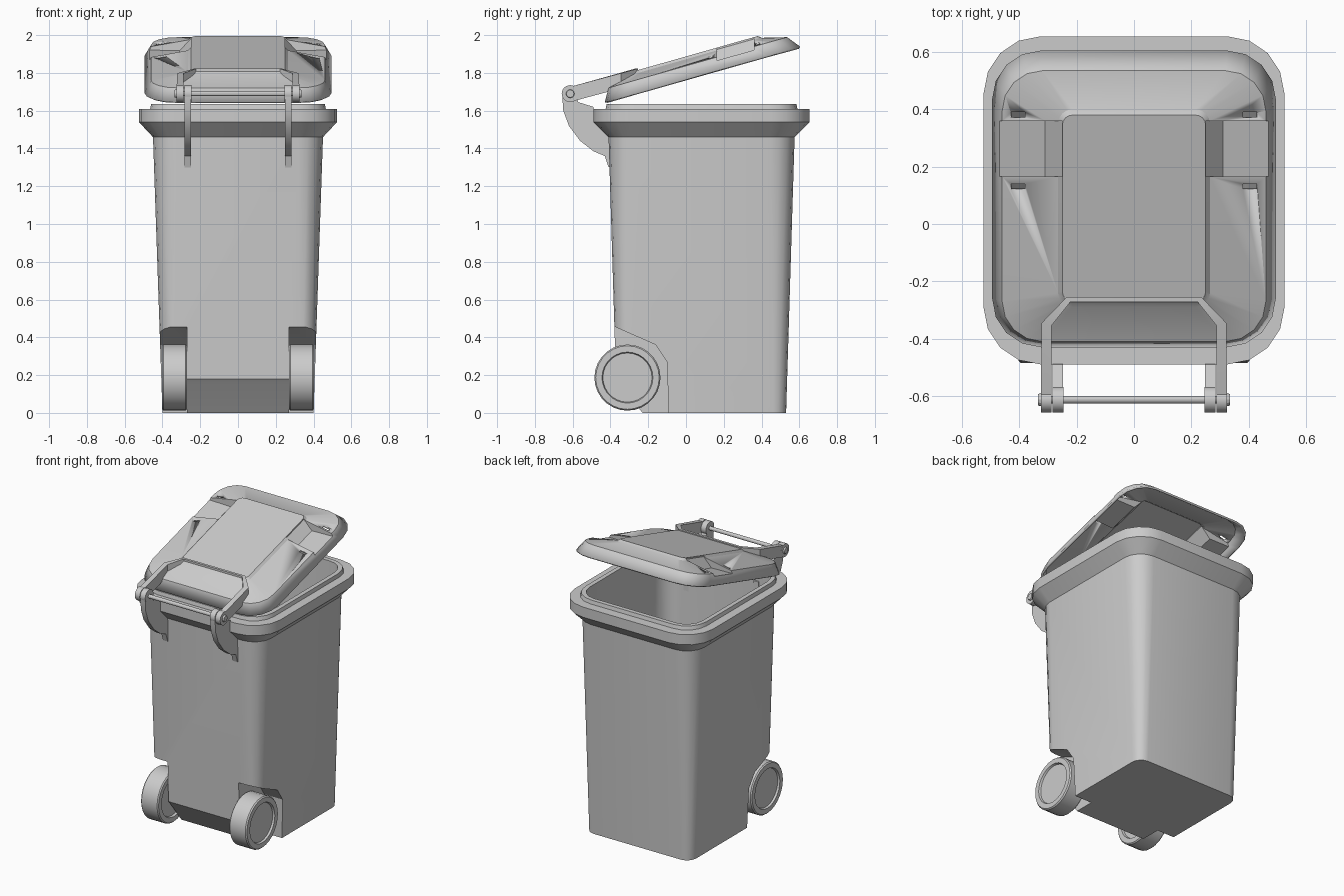
import bpy, bmesh, math
from mathutils import Vector

if "Cube" in bpy.data.objects:
    bpy.data.objects.remove(bpy.data.objects["Cube"], do_unlink=True)

grey = bpy.data.materials.new("bin grey")
grey.use_nodes = True
grey.diffuse_color = (0.6, 0.6, 0.6, 1)
grey.node_tree.nodes["Principled BSDF"].inputs["Base Color"].default_value = (0.6, 0.6, 0.6, 1)


def smooth(obj):
    obj.data.shade_smooth()
    obj.data.set_sharp_from_angle(angle=math.radians(28))


def loft(name, rings):
    """Closed solid through rings with equal point counts."""
    bm = bmesh.new()
    rows = [[bm.verts.new(p) for p in ring] for ring in rings]
    n = len(rows[0])
    for a, b in zip(rows, rows[1:]):
        for i in range(n):
            j = (i + 1) % n
            bm.faces.new((a[i], a[j], b[j], b[i]))
    bm.faces.new(rows[0])
    bm.faces.new(rows[-1])
    bmesh.ops.recalc_face_normals(bm, faces=bm.faces)
    mesh = bpy.data.meshes.new(name)
    bm.to_mesh(mesh)
    bm.free()
    mesh.materials.append(grey)
    obj = bpy.data.objects.new(name, mesh)
    bpy.context.scene.collection.objects.link(obj)
    smooth(obj)
    return obj


def rounded(hx, y0, y1, r, height, seg=4):
    """Rounded rectangle; height is a number or a function of y."""
    ring = []
    corners = ((hx - r, y1 - r), (r - hx, y1 - r), (r - hx, y0 + r), (hx - r, y0 + r))
    for k, (cx, cy) in enumerate(corners):
        for i in range(seg + 1):
            a = math.pi / 2 * (k + i / seg)
            x, y = cx + r * math.cos(a), cy + r * math.sin(a)
            ring.append((x, y, height(y) if callable(height) else height))
    return ring


def prism(name, profile, x0, x1):
    """Side profile of (y, z) points extruded across x."""
    return loft(name, [[(x, y, z) for y, z in profile] for x in (x0, x1)])


def lathe_x(name, profile, y, z, sides=24):
    """Rings of (x, radius) around an axis along x."""
    turns = [2 * math.pi * i / sides for i in range(sides)]
    return loft(name, [[(x, y + r * math.cos(a), z + r * math.sin(a)) for a in turns]
                       for x, r in profile])


def carve(obj, cutters):
    """Subtract the cutters and bake the result."""
    for cutter in cutters:
        cutter.hide_render = True
        mod = obj.modifiers.new("cut", 'BOOLEAN')
        mod.operation, mod.solver, mod.object = 'DIFFERENCE', 'EXACT', cutter
    bpy.context.view_layer.update()
    deps = bpy.context.evaluated_depsgraph_get()
    mesh = bpy.data.meshes.new_from_object(obj.evaluated_get(deps))
    obj.modifiers.clear()
    obj.data = mesh
    for cutter in cutters:
        bpy.data.objects.remove(cutter, do_unlink=True)


# Bin body: outer wall, flared rim, lip, then the cavity
body = loft("bin_body", [
    rounded(0.40, -0.365, 0.53, 0.07, 0),
    rounded(0.45, -0.41, 0.575, 0.13, 1.46),
    rounded(0.525, -0.49, 0.655, 0.20, 1.54),
    rounded(0.525, -0.49, 0.655, 0.20, 1.61),
    rounded(0.465, -0.425, 0.59, 0.15, 1.61),
    rounded(0.46, -0.42, 0.585, 0.15, 1.635),
    rounded(0.43, -0.39, 0.555, 0.12, 1.635),
    rounded(0.425, -0.385, 0.55, 0.12, 1.46),
    rounded(0.39, -0.345, 0.52, 0.09, 0.52),
    rounded(0.385, -0.07, 0.515, 0.08, 0.40),
    rounded(0.375, -0.06, 0.505, 0.07, 0.04),
])

# Wheel wells and sloped toe under the front wall
well = [(-0.6, 0.46), (-0.375, 0.455), (-0.16, 0.36), (-0.10, 0.27), (-0.09, -0.1), (-0.6, -0.1)]
toe = [(-0.6, 0.18), (-0.372, 0.18), (-0.35, 0.155), (-0.23, 0), (-0.2, -0.1), (-0.6, -0.1)]
carve(body, [prism("well_cutter", well, s * 0.27, s * 0.6) for s in (1, -1)]
      + [prism("toe_cutter", toe, -0.6, 0.6)])
smooth(body)


# Lid: sloped stepped shell
def lid_height(w):
    return lambda y: 1.645 + 0.284 * (y + 0.43) + w


lid = loft("lid", [
    rounded(0.495, -0.43, 0.605, 0.17, lid_height(0)),
    rounded(0.46, -0.41, 0.535, 0.14, lid_height(0.07)),
    rounded(0.265, -0.29, 0.40, 0.05, lid_height(0.105)),
    rounded(0.25, -0.27, 0.38, 0.035, lid_height(0.12)),
])

# Grip recesses with a small slot beyond each end
cutters = []
for s in (1, -1):
    grip = [(0.25, 0.2), (0.25, 0.11), (0.31, 0.048), (0.6, 0.055), (0.6, 0.2)]
    cutters.append(loft("grip_cutter", [[(s * x, y, lid_height(w)(y)) for x, w in grip]
                                        for y in (0.165, 0.36)]))
    for y in (0.12, 0.37):
        slot = [(y, 1.5), (y + 0.02, 1.5), (y + 0.02, 2.2), (y, 2.2)]
        cutters.append(prism("slot_cutter", slot, s * 0.38, s * 0.43))
carve(lid, cutters)

# Open the underside and give the shell its thickness
bm = bmesh.new()
bm.from_mesh(lid.data)
doomed = []
for f in bm.faces:
    on_base = [abs(v.co.z - lid_height(0)(v.co.y)) < 1e-4 for v in f.verts]
    c = f.calc_center_median()
    slot_wall = any(on_base) and abs(c.x) < 0.45 and 0.1 < c.y < 0.4
    if all(on_base) or slot_wall:
        doomed.append(f)
bmesh.ops.delete(bm, geom=doomed, context='FACES')
bm.to_mesh(lid.data)
bm.free()
shell = lid.modifiers.new("shell", 'SOLIDIFY')
shell.thickness, shell.offset = 0.014, -1
smooth(lid)

# Lid arms and the crossbar joining them
outer = [(0.325, -0.62), (0.322, -0.345), (0.235, -0.255)]
inner = [(0.288, -0.62), (0.288, -0.355), (0.222, -0.272)]
depths = [0.08, 0.08, 0.04]
sections = []
for s in (1, -1):
    part = []
    for (ox, oy), (ix, iy), d in zip(outer, inner, depths):
        top = 1.735 + 0.268 * (oy + 0.58)
        part.append([(s * ox, oy, top), (s * ix, iy, top), (s * ix, iy, top - d), (s * ox, oy, top - d)])
    sections += part if s == 1 else part[::-1]
loft("lid_arms", sections)

# Hinge brackets, knuckles and pin
bracket = [(-0.655, 1.68), (-0.65, 1.60), (-0.62, 1.52), (-0.56, 1.44), (-0.49, 1.385),
           (-0.43, 1.36), (-0.41, 1.30), (-0.38, 1.32), (-0.38, 1.55), (-0.48, 1.57),
           (-0.49, 1.62), (-0.57, 1.645), (-0.585, 1.69)]
for s, side in ((1, "left"), (-1, "right")):
    prism(side + "_hinge_bracket", bracket, s * 0.248, s * 0.284)
    lathe_x(side + "_bracket_knuckle", [(s * 0.246, 0.045), (s * 0.284, 0.045)], -0.613, 1.69)
    lathe_x(side + "_arm_knuckle", [(s * 0.288, 0.045), (s * 0.325, 0.045)], -0.613, 1.69)
    lathe_x(side + "_pin_cap", [(s * 0.32, 0.024), (s * 0.335, 0.02)], -0.613, 1.69, 12)
lathe_x("hinge_pin", [(-0.325, 0.013), (0.325, 0.013)], -0.613, 1.69, 12)

# Wheels with recessed hubs, and the axle
tyre = [(0.285, 0.01), (0.285, 0.13), (0.27, 0.135), (0.27, 0.168), (0.277, 0.175),
        (0.395, 0.175), (0.403, 0.168), (0.403, 0.135), (0.39, 0.13), (0.39, 0.01)]
for s, side in ((1, "left"), (-1, "right")):
    lathe_x(side + "_wheel", [(s * x, r) for x, r in tyre], -0.31, 0.187, 28)
lathe_x("axle", [(-0.3, 0.02), (0.3, 0.02)], -0.31, 0.187, 12)
